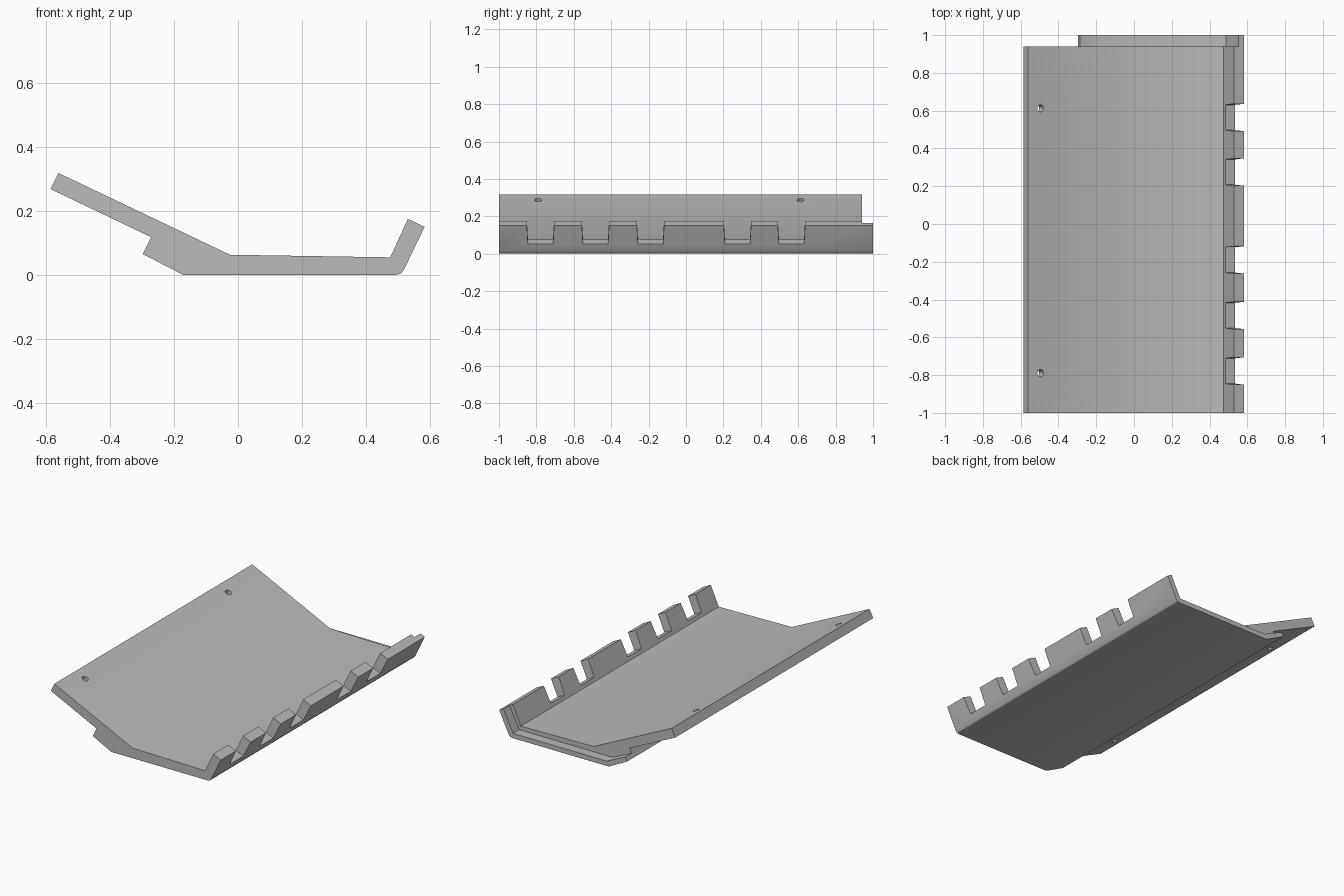
import bpy, bmesh
from math import sin, cos, pi, radians
from mathutils import Vector

cube = bpy.data.objects.get("Cube")
if cube:
    bpy.data.objects.remove(cube, do_unlink=True)

GREY = (0.5, 0.5, 0.5, 1.0)
grey = bpy.data.materials.new("plain grey")
grey.use_nodes = True
grey.diffuse_color = GREY
grey.node_tree.nodes["Principled BSDF"].inputs["Base Color"].default_value = GREY

X, Y, Z = Vector((1, 0, 0)), Vector((0, 1, 0)), Vector((0, 0, 1))


def prism(name, outline, origin, u, v, w, start, end):
    """Extrude a 2D outline in the u-v plane along w."""
    bm = bmesh.new()
    base = Vector(origin)
    verts = [bm.verts.new(base + u * a + v * b + w * start) for a, b in outline]
    face = bm.faces.new(verts)
    geom = bmesh.ops.extrude_face_region(bm, geom=[face])["geom"]
    moved = [g for g in geom if isinstance(g, bmesh.types.BMVert)]
    bmesh.ops.translate(bm, verts=moved, vec=w * (end - start))
    bmesh.ops.recalc_face_normals(bm, faces=bm.faces)
    mesh = bpy.data.meshes.new(name)
    bm.to_mesh(mesh)
    bm.free()
    mesh.materials.append(grey)
    obj = bpy.data.objects.new(name, mesh)
    bpy.context.collection.objects.link(obj)
    return obj


# Bent tray section: wing, step, floor and toothed flange
section = [(-0.585, 0.268), (-0.271, 0.118), (-0.297, 0.065), (-0.17, 0.0),
           (0.493, 0.0), (0.507, 0.004), (0.517, 0.015), (0.582, 0.15),
           (0.53, 0.175), (0.475, 0.055), (-0.025, 0.063), (-0.56, 0.318)]
tray = prism("tray", section, (0, 0, 0), X, Z, Y, -1, 1)
cutters = []

# Thin overlap lip at the back end
lip_space = [(-0.8, 0.328), (-0.155, 0.03), (0.487, 0.03),
             (0.62, 0.302), (0.62, 0.6), (-0.8, 0.6)]
cutters.append(prism("lip_cutter", lip_space, (0, 0, 0), X, Z, Y, 0.94, 1.1))

# Tapered notches through the flange
along = Vector((0.42, 0, 0.908)).normalized()
across = Vector((along.z, 0, -along.x))
notch = [(-0.067, 0), (0.067, 0), (0.077, 0.2), (-0.077, 0.2)]
for y in (-0.778, -0.484, -0.19, 0.275, 0.564):
    cutters.append(prism("notch_cutter", notch, (0.485, y, 0.075),
                         Y, along, across, -0.05, 0.12))

# Screw holes through the wing
slope = Vector((-0.535, 0, 0.255)).normalized()
normal = Vector((slope.z, 0, -slope.x))
circle = [(0.019 * cos(2 * pi * i / 24), 0.019 * sin(2 * pi * i / 24)) for i in range(24)]
for y in (-0.79, 0.612):
    cutters.append(prism("hole_cutter", circle, (-0.495, y, 0.287),
                         slope, Y, normal, -0.12, 0.08))

# Apply the cuts
bpy.ops.object.select_all(action="DESELECT")
bpy.context.view_layer.objects.active = tray
tray.select_set(True)
for cutter in cutters:
    cutter.hide_render = True
    cut = tray.modifiers.new("cut", "BOOLEAN")
    cut.operation = "DIFFERENCE"
    cut.solver = "EXACT"
    cut.object = cutter
    bpy.ops.object.modifier_apply(modifier=cut.name)
    bpy.data.objects.remove(cutter, do_unlink=True)

bpy.ops.object.shade_smooth_by_angle(angle=radians(30))
